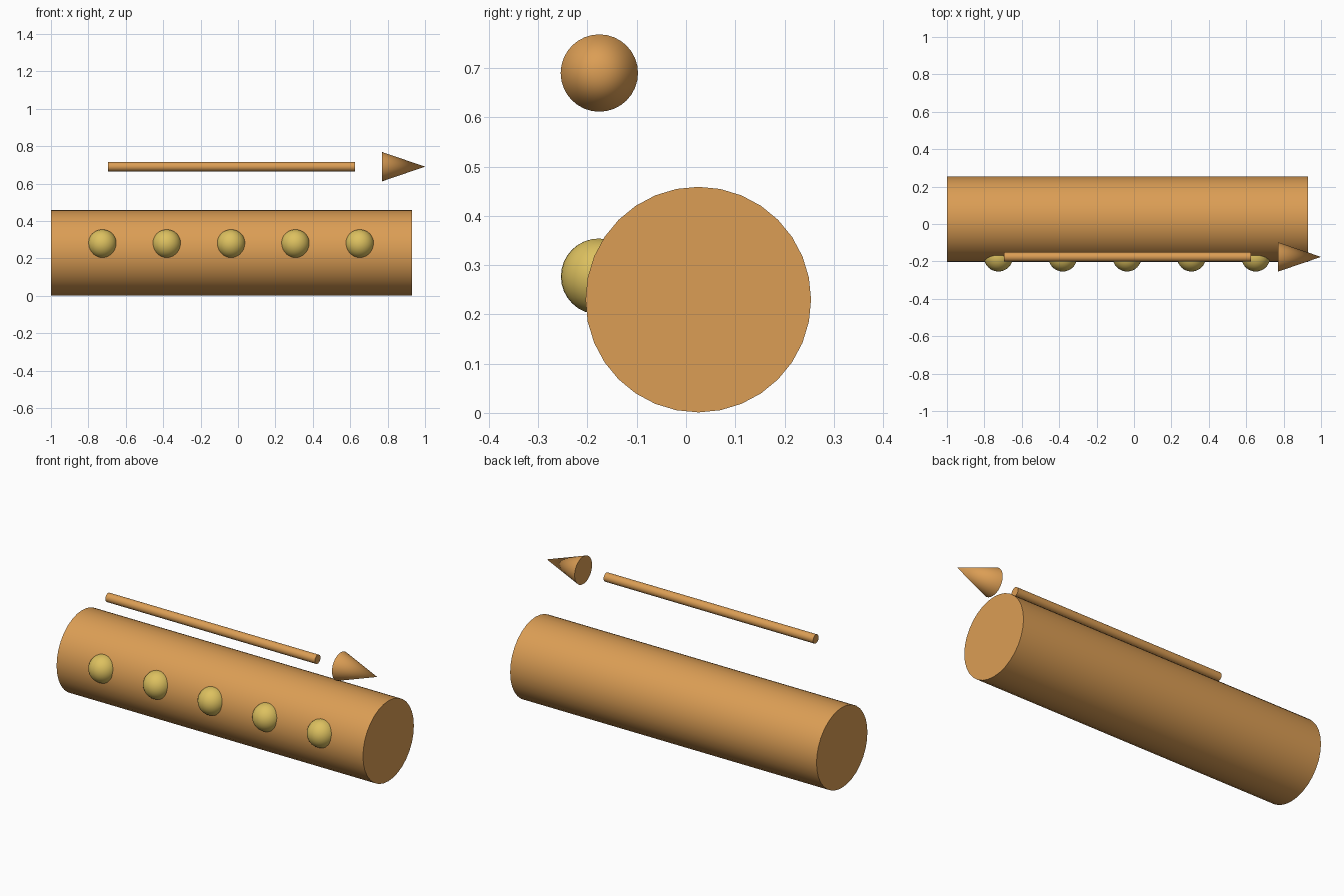
import bpy
import math

cube = bpy.data.objects.get("Cube")
if cube:
    bpy.data.objects.remove(cube, do_unlink=True)


def make_material(name, color):
    mat = bpy.data.materials.new(name)
    mat.use_nodes = True
    mat.diffuse_color = color
    mat.node_tree.nodes["Principled BSDF"].inputs["Base Color"].default_value = color
    return mat


copper = make_material("copper", (0.71, 0.34, 0.09, 1))
brass = make_material("brass", (0.72, 0.53, 0.115, 1))


def finish(name, mat):
    obj = bpy.context.object
    obj.name = name
    obj.data.materials.append(mat)
    bpy.ops.object.shade_smooth_by_angle(angle=math.radians(35))
    return obj


def rod_along_x(name, x0, x1, y, z, r0, r1, mat):
    """Cylinder or cone running along x, radius r0 at x0 and r1 at x1."""
    bpy.ops.mesh.primitive_cone_add(
        vertices=32, radius1=r0, radius2=r1, depth=x1 - x0,
        location=((x0 + x1) / 2, y, z), rotation=(0, math.pi / 2, 0))
    return finish(name, mat)


# Main conductor
rod_along_x("wire", -1, 0.93, 0.025, 0.23, 0.229, 0.229, copper)

# Beads set into the front of the conductor
for i in range(5):
    bpy.ops.mesh.primitive_uv_sphere_add(
        segments=32, ring_count=16, radius=0.077,
        location=(-0.725 + 0.344 * i, -0.177, 0.277))
    finish(f"bead_{i + 1}", brass)

# Direction arrow floating above
ARROW_Y, ARROW_Z = -0.176, 0.69
rod_along_x("arrow_shaft", -0.695, 0.625, ARROW_Y, ARROW_Z, 0.025, 0.025, copper)
rod_along_x("arrow_head", 0.77, 1, ARROW_Y, ARROW_Z, 0.0785, 0, copper)
